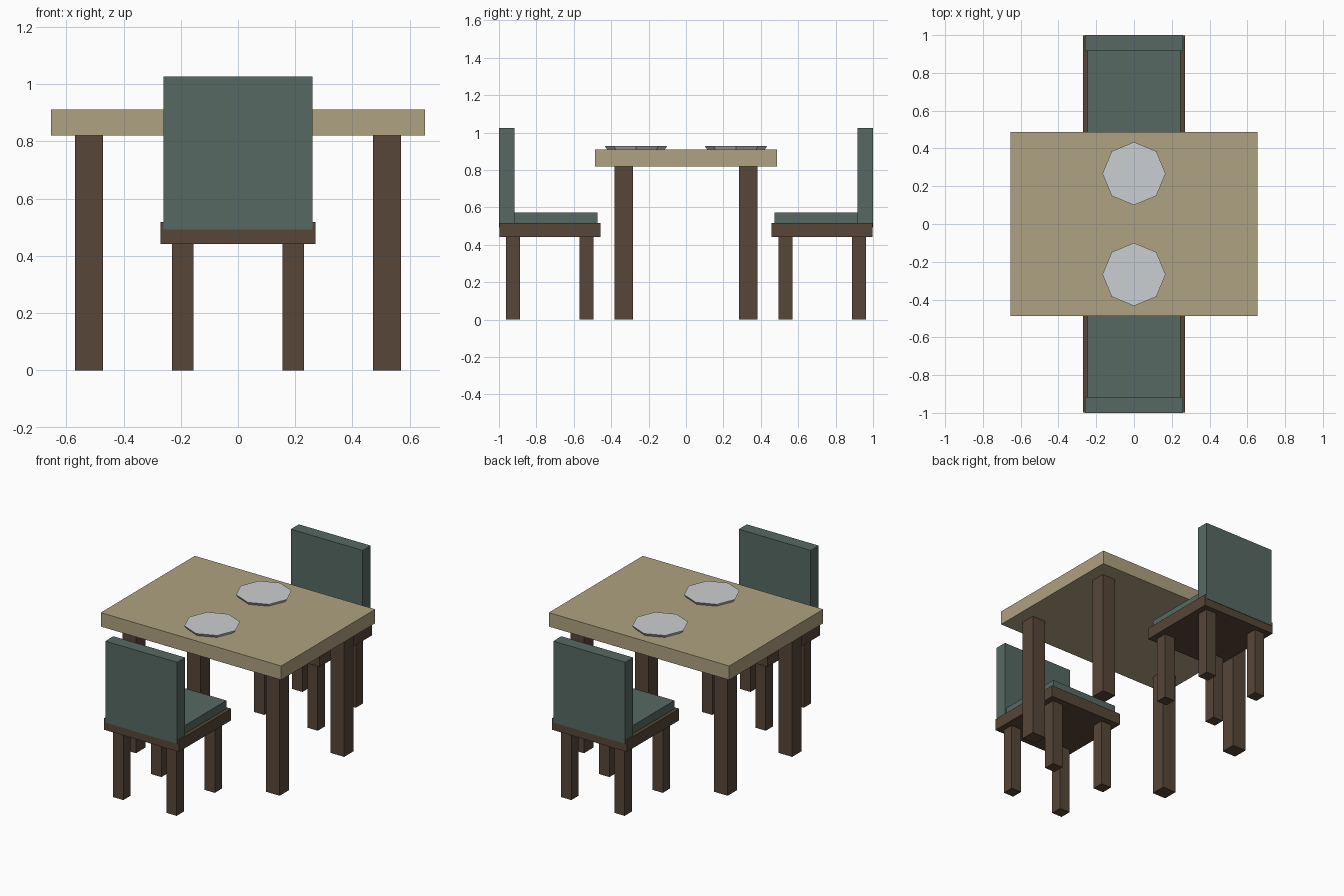
import bpy, math

if "Cube" in bpy.data.objects:
    bpy.data.objects.remove(bpy.data.objects["Cube"])


def material(name, rgb):
    m = bpy.data.materials.new(name)
    m.diffuse_color = (*rgb, 1)
    m.use_nodes = True
    m.node_tree.nodes["Principled BSDF"].inputs["Base Color"].default_value = m.diffuse_color
    return m


pale_wood = material("pale_wood", (0.43, 0.36, 0.22))
dark_wood = material("dark_wood", (0.095, 0.061, 0.04))
fabric = material("green_fabric", (0.093, 0.141, 0.122))
china = material("china", (0.60, 0.62, 0.64))


def box(name, x, y, z, mat):
    """Box spanning the (low, high) ranges x, y and z."""
    spans = [sorted(r) for r in (x, y, z)]
    bpy.ops.mesh.primitive_cube_add(size=1, location=[(a + b) / 2 for a, b in spans])
    ob = bpy.context.object
    ob.name = name
    ob.scale = [b - a for a, b in spans]
    bpy.ops.object.transform_apply(location=False, rotation=False, scale=True)
    ob.data.materials.append(mat)


def legs(name, cx, cys, width, height):
    h = width / 2
    for sx, side in ((-1, "left"), (1, "right")):
        for i, cy in enumerate(cys):
            box(f"{name}_{side}_{i + 1}", (sx * cx - h, sx * cx + h),
                (cy - h, cy + h), (0, height), dark_wood)


# Table
box("table_top", (-0.653, 0.653), (-0.486, 0.486), (0.82, 0.911), pale_wood)
legs("table_leg", 0.52, (-0.333, 0.333), 0.098, 0.82)

for s, end in ((-1, "front"), (1, "back")):
    # Chair, facing the table
    box(f"{end}_chair_seat", (-0.27, 0.27), (s * 0.456, s * 0.997), (0.442, 0.518), dark_wood)
    box(f"{end}_chair_cushion", (-0.247, 0.247), (s * 0.473, s * 0.93), (0.518, 0.572), fabric)
    box(f"{end}_chair_backrest", (-0.26, 0.26), (s * 0.917, s * 1.0), (0.493, 1.026), fabric)
    legs(f"{end}_chair_leg", 0.193, (s * 0.532, s * 0.926), 0.075, 0.442)

    # Eight-sided plate with a slightly narrower foot
    bpy.ops.mesh.primitive_cone_add(vertices=8, radius1=0.155, radius2=0.167, depth=0.018,
                                    location=(0, s * 0.267, 0.92))
    plate = bpy.context.object
    plate.name = f"{end}_plate"
    plate.data.materials.append(china)
